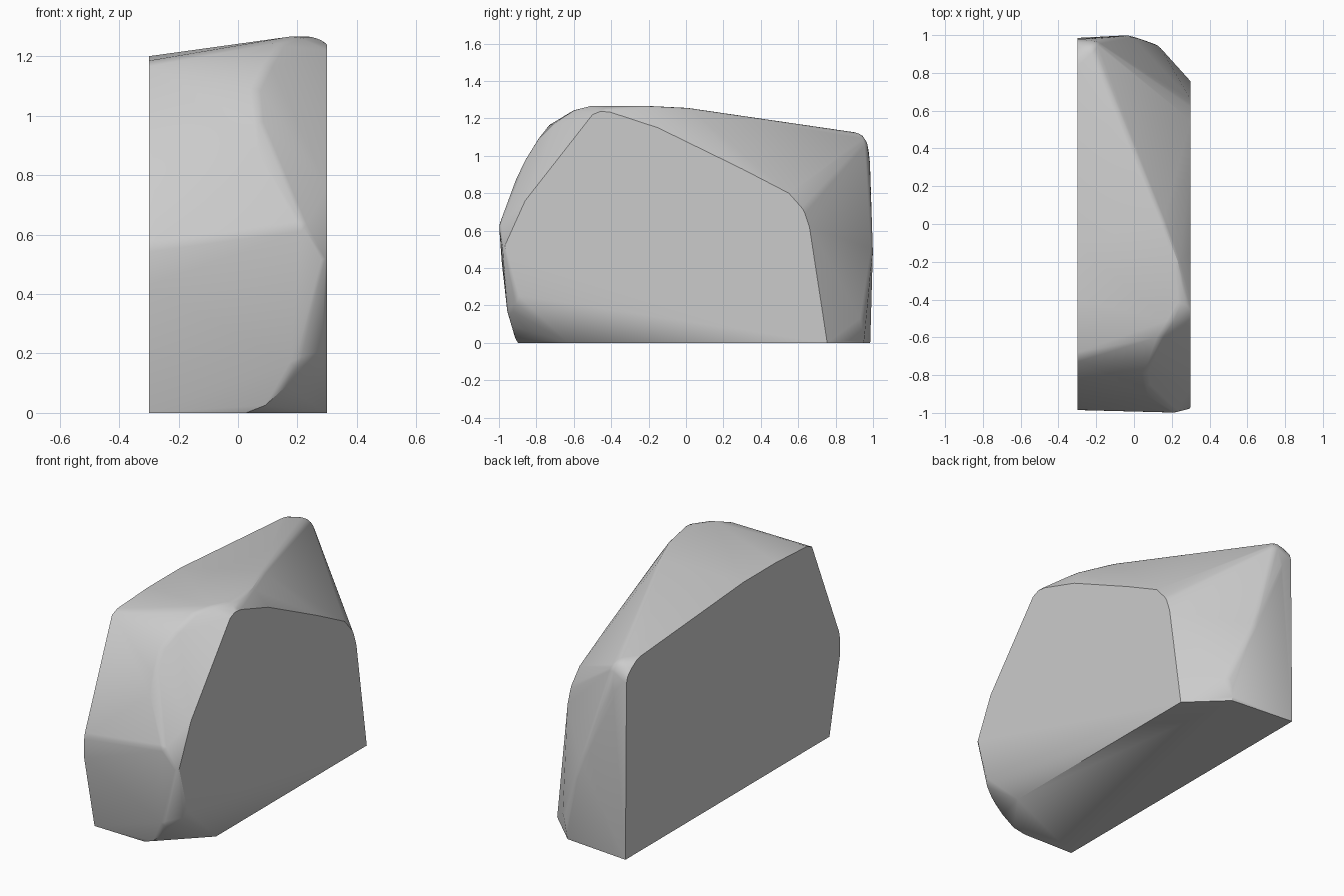
import bpy, bmesh, math

if "Cube" in bpy.data.objects:
    bpy.data.objects.remove(bpy.data.objects["Cube"])

# Outline of the flat right side (y, z)
right_side = [(-0.63, 0), (-0.91, 0.21), (-0.98, 0.52), (-0.86, 0.76), (-0.58, 1.12),
              (-0.50, 1.22), (-0.44, 1.245), (-0.15, 1.15), (0.30, 0.93), (0.55, 0.80),
              (0.63, 0.71), (0.66, 0.62), (0.755, 0)]
# Outline of the flat left side (y, z)
left_side = [(-0.89, 0), (-0.985, 0.43), (-0.985, 0.56), (-0.73, 1.165), (-0.68, 1.185),
             (-0.40, 1.20), (-0.10, 1.20), (0.86, 1.13), (0.94, 1.10), (0.975, 1.04), (0.985, 0)]
# Chipped corners between the two sides
top_ridge = [(0.14, -0.60, 1.245), (0.19, -0.52, 1.268), (0.25, -0.42, 1.266),
             (0.235, -0.20, 1.268), (0.16, 0.0, 1.26), (-0.22, 0.93, 1.122), (-0.20, 0.965, 1.09)]
front_chips = [(0.22, -1.0, 0.63), (0.07, -0.91, 0.87), (0.07, -0.86, 0.98), (0.06, -0.79, 1.09),
               (0.10, -0.71, 1.17), (0.19, -0.955, 0.16), (0.09, -0.915, 0)]
back_chips = [(-0.02, 1.0, 0.50), (0.13, 0.945, 0.13), (0.10, 0.955, 0), (-0.22, 0.985, 0.95)]

points = [(0.3, y, z) for y, z in right_side] + [(-0.3, y, z) for y, z in left_side]
points += top_ridge + front_chips + back_chips


def hull(bm, coords):
    for p in coords:
        bm.verts.new(p)
    res = bmesh.ops.convex_hull(bm, input=bm.verts[:])
    loose = [v for v in bm.verts if not v.link_faces]
    bmesh.ops.delete(bm, geom=loose, context='VERTS')
    bmesh.ops.dissolve_limit(bm, angle_limit=math.radians(1), verts=bm.verts[:], edges=bm.edges[:])
    bm.normal_update()


def is_cut(face):
    n = face.normal
    return abs(n.x) > 0.999 or n.z < -0.999


# Rough stone block, softened only along its natural edges
bm = bmesh.new()
hull(bm, points)
soft = [e for e in bm.edges if not any(is_cut(f) for f in e.link_faces)
        and e.calc_face_angle(0) > math.radians(14)]
bmesh.ops.bevel(bm, geom=soft, offset=0.018, segments=2, profile=0.5,
                affect='EDGES', clamp_overlap=True)
rounded = [(max(-0.3, min(0.3, v.co.x)), max(-1, min(1, v.co.y)), max(0, min(1.27, v.co.z)))
           for v in bm.verts]
bm.free()

bm = bmesh.new()
hull(bm, rounded)
bmesh.ops.recalc_face_normals(bm, faces=bm.faces[:])
mesh = bpy.data.meshes.new("stone_block")
bm.to_mesh(mesh)
bm.free()
stone = bpy.data.objects.new("stone_block", mesh)
bpy.context.collection.objects.link(stone)
bpy.context.view_layer.objects.active = stone
stone.select_set(True)
bpy.ops.object.shade_smooth_by_angle(angle=math.radians(25))
